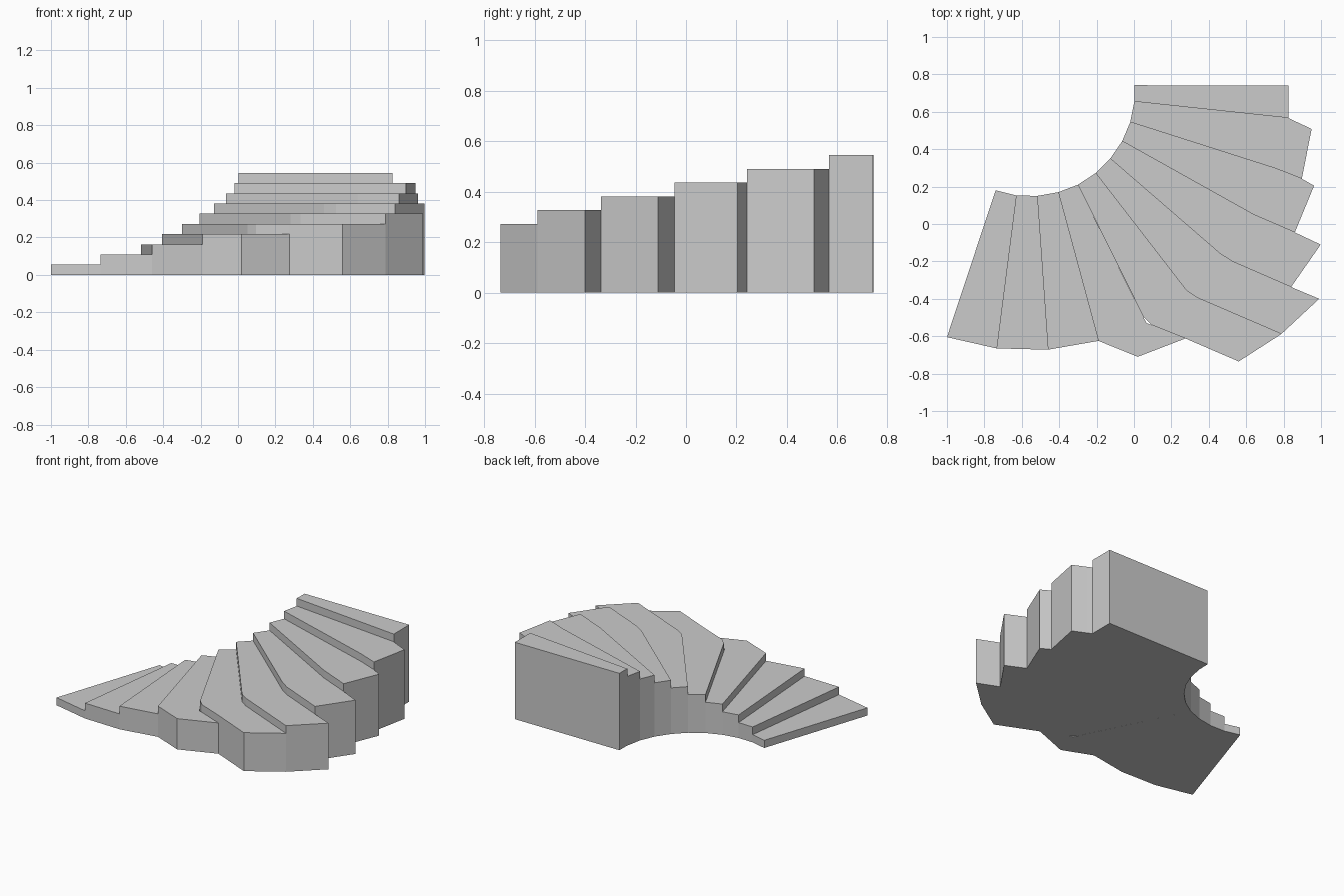
import bpy, bmesh

if "Cube" in bpy.data.objects:
    bpy.data.objects.remove(bpy.data.objects["Cube"])

RISE = 0.0545

# Dividing lines between neighbouring steps, from the inner curve outwards
dividers = [
    [(-0.74, 0.18), (-1.0, -0.605)],
    [(-0.63, 0.153), (-0.735, -0.665)],
    [(-0.518, 0.15), (-0.46, -0.672)],
    [(-0.405, 0.17), (-0.19, -0.625)],
    [(-0.30, 0.21), (0.05, -0.495), (0.095, -0.54), (0.275, -0.612)],
    [(-0.205, 0.272), (0.28, -0.355), (0.335, -0.393), (0.788, -0.588)],
    [(-0.127, 0.35), (0.46, -0.158), (0.525, -0.2), (0.84, -0.337)],
    [(-0.063, 0.443), (0.64, 0.05), (0.86, -0.045)],
    [(-0.02, 0.545), (0.76, 0.296), (0.897, 0.242)],
    [(0.002, 0.655), (0.825, 0.567)],
    [(0.004, 0.742), (0.825, 0.74)],
]

# Extra outer corners of the steps that turn or overhang
outer = {
    3: [(0.02, -0.71)],
    4: [(0.56, -0.735)],
    5: [(0.99, -0.40)],
    6: [(0.998, -0.11)],
    7: [(0.963, 0.205)],
    8: [(0.95, 0.508), (0.86, 0.55)],
}


def make_step(name, outline, height):
    """Extrude a plan outline from the ground to the tread height."""
    bm = bmesh.new()
    face = bm.faces.new([bm.verts.new((x, y, 0)) for x, y in outline])
    grown = bmesh.ops.extrude_face_region(bm, geom=[face], use_keep_orig=True)
    top = [v for v in grown["geom"] if isinstance(v, bmesh.types.BMVert)]
    bmesh.ops.translate(bm, verts=top, vec=(0, 0, height))
    bmesh.ops.recalc_face_normals(bm, faces=bm.faces)
    mesh = bpy.data.meshes.new(name)
    bm.to_mesh(mesh)
    bm.free()
    obj = bpy.data.objects.new(name, mesh)
    bpy.context.collection.objects.link(obj)


# Ten solid winder steps, each one riser taller than the last
for i in range(10):
    front, back = list(dividers[i]), list(dividers[i + 1])
    if i == 3:
        # small open notch at the inside corner of the fourth step
        back[1:3] = [(0.055, -0.507), (0.068, -0.53), (0.095, -0.54)]
    make_step(f"step_{i + 1:02d}", front + outer.get(i, []) + back[::-1], RISE * (i + 1))
